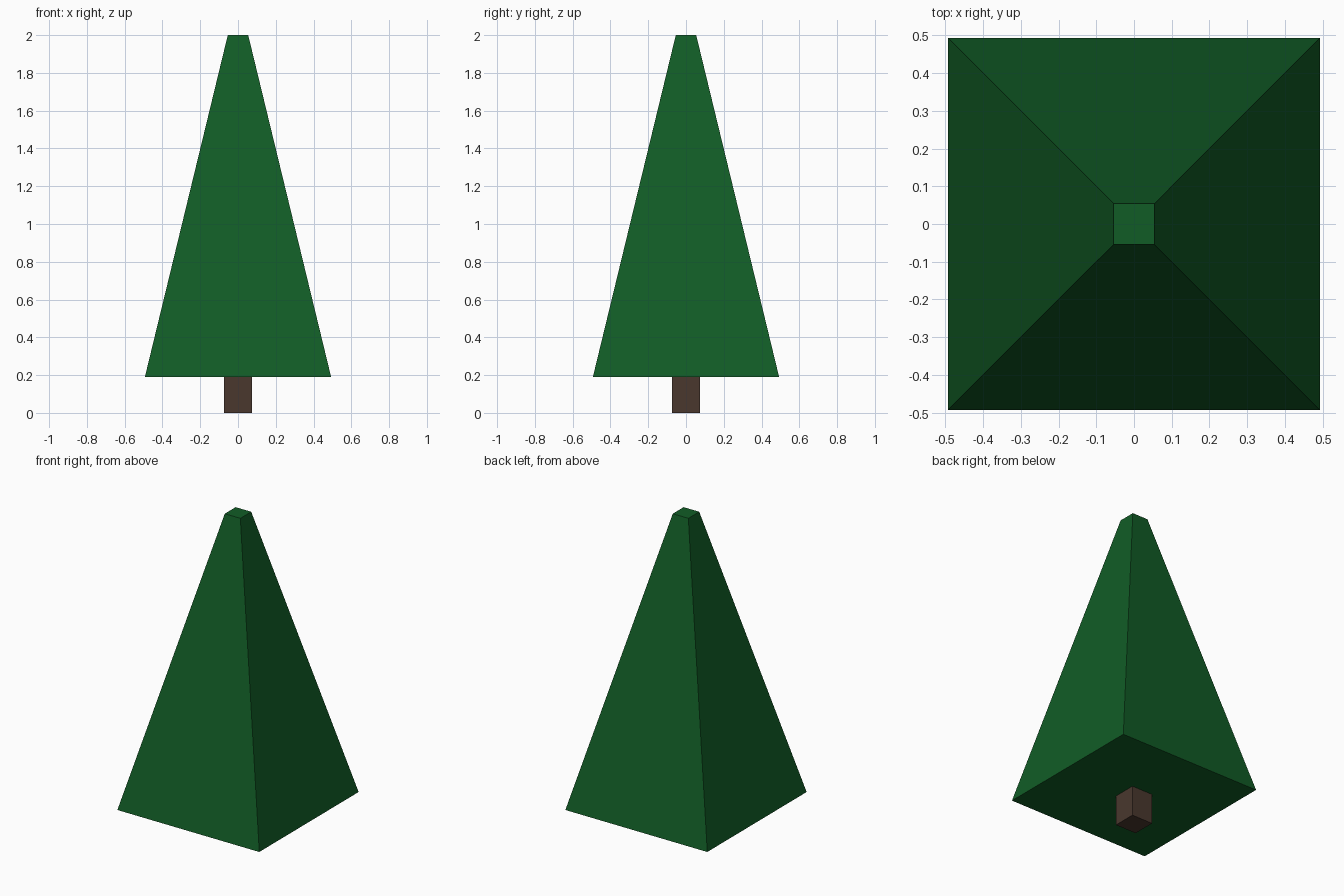
import bpy
import bmesh

if "Cube" in bpy.data.objects:
    bpy.data.objects.remove(bpy.data.objects["Cube"])


def make_material(name, color):
    mat = bpy.data.materials.new(name)
    mat.diffuse_color = (*color, 1.0)
    mat.use_nodes = True
    mat.node_tree.nodes["Principled BSDF"].inputs["Base Color"].default_value = mat.diffuse_color
    return mat


def tapered_block(name, z0, z1, half0, half1, mat):
    """Square block from z0 to z1, with a half-width at each end."""
    bm = bmesh.new()
    bmesh.ops.create_cube(bm, size=2.0)
    for v in bm.verts:
        z, half = (z1, half1) if v.co.z > 0 else (z0, half0)
        v.co = (v.co.x * half, v.co.y * half, z)
    mesh = bpy.data.meshes.new(name)
    bm.to_mesh(mesh)
    bm.free()
    mesh.materials.append(mat)
    obj = bpy.data.objects.new(name, mesh)
    bpy.context.collection.objects.link(obj)
    return obj


green = make_material("dark_green", (0.0056, 0.108, 0.019))
brown = make_material("bark_brown", (0.068, 0.039, 0.027))

# Trunk, reaching just inside the foliage
tapered_block("trunk", 0.0, 0.2, 0.073, 0.073, brown)

# Foliage: four-sided pyramid with a cut-off tip
tapered_block("foliage", 0.19, 2.0, 0.493, 0.054, green)
